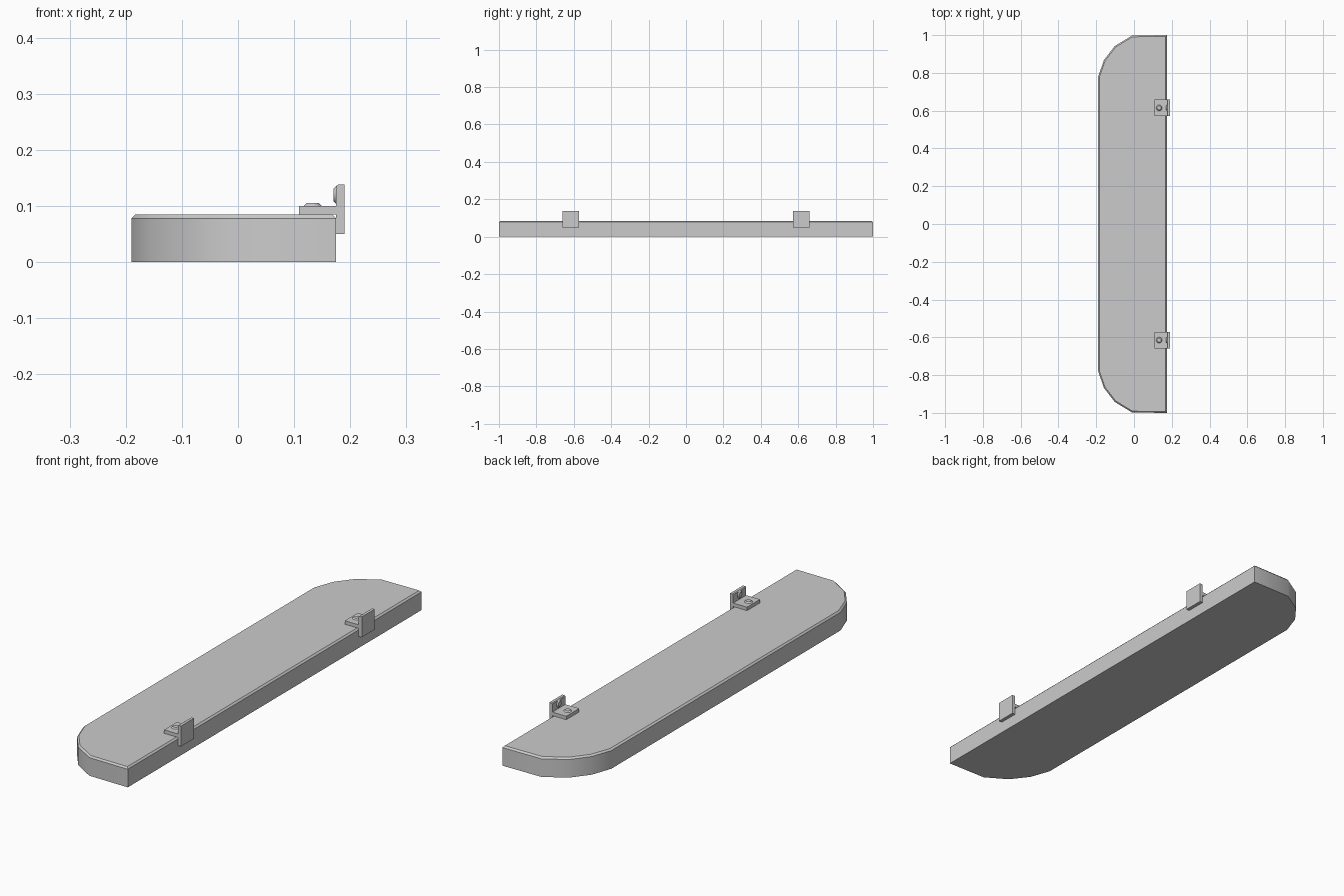
import bpy, bmesh, math
from mathutils import Matrix

if "Cube" in bpy.data.objects:
    bpy.data.objects.remove(bpy.data.objects["Cube"])


def finish(bm, name, angle=None):
    bmesh.ops.recalc_face_normals(bm, faces=bm.faces)
    mesh = bpy.data.meshes.new(name)
    bm.to_mesh(mesh)
    bm.free()
    ob = bpy.data.objects.new(name, mesh)
    bpy.context.collection.objects.link(ob)
    if angle:
        bpy.ops.object.select_all(action='DESELECT')
        ob.select_set(True)
        bpy.context.view_layer.objects.active = ob
        bpy.ops.object.shade_smooth_by_angle(angle=math.radians(angle))
    return ob


def extruded(points, axis_fn, depth):
    bm = bmesh.new()
    face = bm.faces.new([bm.verts.new(axis_fn(a, b)) for a, b in points])
    new = bmesh.ops.extrude_face_region(bm, geom=[face])['geom']
    bmesh.ops.translate(bm, vec=depth, verts=[v for v in new if isinstance(v, bmesh.types.BMVert)])
    return bm


# Shelf board: faceted rounded corners on one side, softened top rim
half = [(0.175, 1.0), (-0.01, 0.998), (-0.102, 0.942), (-0.159, 0.868), (-0.19, 0.78)]
outline = half + [(x, -y) for x, y in reversed(half)]
bm = extruded(outline, lambda x, y: (x, y, 0), (0, 0, 0.085))
rim = [e for e in bm.edges if all(v.co.z > 0.08 for v in e.verts)]
bmesh.ops.bevel(bm, geom=rim, offset=0.007, segments=1, affect='EDGES')
finish(bm, "shelf_board", 40)


def plate(name, profile, y, width):
    bm = extruded(profile, lambda x, z: (x, y - width / 2, z), (0, width, 0))
    finish(bm, name)


def screw(name, matrix):
    # low tapered screw head
    bm = bmesh.new()
    bmesh.ops.create_cone(bm, cap_ends=True, segments=12, radius1=0.017,
                          radius2=0.011, depth=0.006,
                          matrix=matrix @ Matrix.Translation((0, 0, 0.002)))
    finish(bm, name, 30)


for side, y in (("front", -0.615), ("back", 0.615)):
    # Angle bracket: flat leg on the board, upright leg on its edge
    plate(f"{side}_bracket_flat_leg",
          [(0.109, 0.085), (0.176, 0.085), (0.176, 0.1), (0.109, 0.1)], y, 0.088)
    plate(f"{side}_bracket_upright_leg",
          [(0.175, 0.05), (0.19, 0.05), (0.19, 0.138), (0.178, 0.138), (0.175, 0.135)], y, 0.088)
    # Screw heads on both legs
    screw(f"{side}_flat_screw", Matrix.Translation((0.133, y, 0.1)))
    screw(f"{side}_upright_screw",
          Matrix.Translation((0.175, y, 0.12)) @ Matrix.Rotation(-math.pi / 2, 4, 'Y'))
